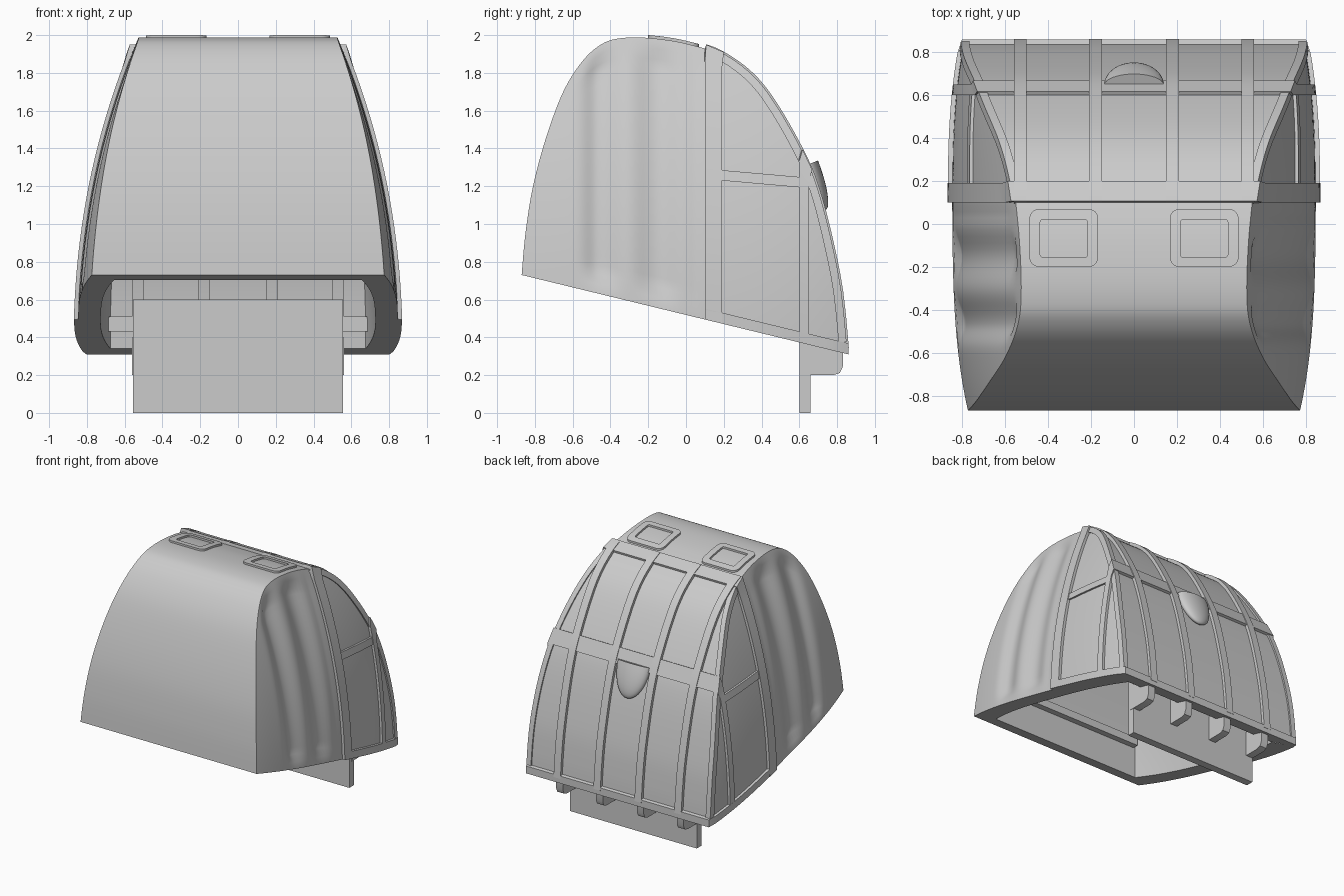
import bpy, bmesh, math
from mathutils import Vector

if "Cube" in bpy.data.objects:
    bpy.data.objects.remove(bpy.data.objects["Cube"])

grey = bpy.data.materials.new("light_grey")
grey.diffuse_color = (0.6, 0.6, 0.6, 1)
grey.use_nodes = True
grey.node_tree.nodes["Principled BSDF"].inputs["Base Color"].default_value = grey.diffuse_color

# Side outline of the hood (y, z), front to back
KEYS = [(-.87, .73), (-.85, .95), (-.81, 1.2), (-.74, 1.46), (-.65, 1.7), (-.55, 1.86),
        (-.45, 1.95), (-.35, 1.983), (-.2, 1.985), (0, 1.955), (.2, 1.885), (.4, 1.715),
        (.6, 1.385), (.7, 1.13), (.79, .75), (.825, .5), (.84, .316)]


def spline(keys, steps=7):
    k = [Vector(p) for p in [keys[0]] + keys + [keys[-1]]]
    out = []
    for i in range(1, len(k) - 2):
        a, b, c, d = k[i - 1:i + 3]
        for s in range(steps):
            t = s / steps
            out.append(.5 * (2 * b + (c - a) * t + (2 * a - 5 * b + 4 * c - d) * t * t
                             + (3 * b - a - 3 * c + d) * t ** 3))
    return out + [k[-1]]


ARCH = spline(KEYS)


def base(y):
    return .73 - .2428 * (y + .87)


def arch(y):
    for a, b in zip(ARCH, ARCH[1:]):
        if y <= b.x:
            return a.y + (b.y - a.y) * max(0, (y - a.x) / (b.x - a.x))
    return ARCH[-1].y


def normal(y):
    a, b = max(y - .01, -.87), min(y + .01, .84)
    return Vector((arch(a) - arch(b), b - a)).normalized()


def width(y, z):
    w = .85 - .32 * (max(0, z - .3) / 1.68) ** 2.2
    return w * (1 - .07 * (abs(y) / .86) ** 3)


def ramp(v, a, b):
    t = min(1, max(0, (v - a) / (b - a)))
    return t * t * (3 - 2 * t)


def flute(y, z):
    m = (ramp(arch(y) - z, .03, .13) * ramp(z - base(y), .03, .12)
         * ramp(.08 - y, 0, .05) * ramp(y, -.62, -.47))
    return m * (.02 + .016 * math.cos(2 * math.pi * (y + .15) / .31))


def finish(name, bm):
    bmesh.ops.remove_doubles(bm, verts=bm.verts, dist=1e-4)
    bmesh.ops.dissolve_degenerate(bm, edges=bm.edges, dist=1e-5)
    bmesh.ops.recalc_face_normals(bm, faces=bm.faces)
    me = bpy.data.meshes.new(name)
    bm.to_mesh(me)
    bm.free()
    me.materials.append(grey)
    ob = bpy.data.objects.new(name, me)
    bpy.context.collection.objects.link(ob)
    return ob


def strap(name, rows, closed=False):
    """Skin a run of equal cross sections into a solid."""
    bm = bmesh.new()
    vs = [[bm.verts.new(p) for p in r] for r in rows]
    n = len(rows[0])
    for a, b in zip(vs, vs[1:] + vs[:1] if closed else vs[1:]):
        for j in range(n):
            bm.faces.new((a[j], a[(j + 1) % n], b[(j + 1) % n], b[j]))
    if not closed:
        bm.faces.new(vs[0])
        bm.faces.new(vs[-1])
    return finish(name, bm)


def box(name, x, y0, y1, z0, z1):
    return strap(name, [[(s, y0, z0), (s, y1, z0), (s, y1, z1), (s, y0, z1)] for s in (-x, x)])


def ys(a, b, n):
    return [a + (b - a) * i / n for i in range(n + 1)]


# Hood shell: outer skin, inner skin and the rim between them
M = 26
bm = bmesh.new()


def skin(inner):
    grid = []
    for p in ARCH:
        col = []
        for side in (-1, 1):
            for j in range(M + 1):
                v = j / M if side < 0 else 1 - j / M
                y = p.x
                z = base(y) + (p.y - base(y)) * v
                if inner:
                    yi = y * .88
                    zi = base(yi) + (z - base(y)) * .92
                    col.append(bm.verts.new((side * (width(y, z) - .12), yi, zi)))
                else:
                    col.append(bm.verts.new((side * (width(y, z) - flute(y, z)), y, z)))
        grid.append(col)
    for a, b in zip(grid, grid[1:]):
        for j in range(len(a) - 1):
            bm.faces.new((a[j], a[j + 1], b[j + 1], b[j]))
    return grid


go, gi = skin(False), skin(True)
for i in range(len(go) - 1):
    for j in (0, -1):
        bm.faces.new((go[i][j], go[i + 1][j], gi[i + 1][j], gi[i][j]))
for i in (0, -1):
    bm.faces.new((go[i][M], go[i][M + 1], gi[i][M + 1], gi[i][M]))
finish("hood_shell", bm)


# Hoops running up both sides and over the top
def hoop(name, y0, y1, e):
    def pt(side, v, y, off):
        z = base(y) + (arch(y) - base(y)) * v
        n = normal(y) * off if v == 1 else Vector((0, 0))
        return (side * (width(y, z) + off), y + n.x, z + n.y)
    path = [(-1, i / 20) for i in range(21)] + [(1, 1 - i / 20) for i in range(21)]
    strap(name, [[pt(s, v, y0, e), pt(s, v, y1, e), pt(s, v, y1, -.03), pt(s, v, y0, -.03)]
                 for s, v in path])


hoop("middle_hoop", .1, .19, .022)
hoop("rear_hoop", .6, .65, .02)


# Ribs over the back, inside ribs, and the hooks below them
def rib(name, cx, y1, hi, lo):
    rows = []
    for y in ys(.1, y1, 50):
        n, z = normal(y), arch(y)
        rows.append([(cx + dx, y + n.x * e, z + n.y * e)
                     for dx, e in ((-.03, hi), (.03, hi), (.03, lo), (-.03, lo))])
    strap(name, rows)


HOOK = [(.63, .2), (.78, .2), (.815, .212), (.83, .245), (.83, .36), (.63, .4)]
for k, cx in enumerate((-.53, -.18, .18, .53)):
    rib(f"back_rib_{k}", cx, .838, .024, -.02)
    rib(f"inner_rib_{k}", cx, .825, -.06, -.14)
    strap(f"hook_{k}", [[(cx + d, y, z) for y, z in HOOK] for d in (-.03, .03)])

# Lip round the lower back edge
run = [(width(y, base(y)), y, .02, 0) for y in ys(.1, .8, 14)] + [(.79, .84, .012, .02)]
run += [(-x, y, -ox, oy) for x, y, ox, oy in reversed(run)]
rows = []
for x, y, ox, oy in run:
    ix, iy = x - 2 * ox, y - 2 * oy
    rows.append([(x + ox, y + oy, base(y + oy)), (x + ox, y + oy, base(y + oy) + .058),
                 (ix, iy, base(iy) + .058), (ix, iy, base(iy))])
strap("rear_lip", rows)

# Corner trims and side bars, mirrored
for side, tag in ((-1, "left"), (1, "right")):
    rows = []
    for y in ys(.15, .836, 50):
        n, c = normal(y), Vector((y, arch(y)))
        a, b = c + n * .014, c - n * .028
        wa, wb = width(y, c.y) + .012, width(b.x, b.y) + .012
        rows.append([(side * wa, a.x, a.y), (side * wb, b.x, b.y),
                     (side * (wb - .04), b.x, b.y), (side * (wa - .04), a.x, a.y)])
    strap(f"corner_trim_{tag}", rows)
    rows = []
    for y in ys(.17, .62, 8):
        z = 1.285 - .0875 * (y - .19)
        rows.append([(side * (width(y, h) + e), y, h)
                     for h, e in ((z, .015), (z - .055, .015), (z - .055, -.03), (z, -.03))])
    strap(f"side_bar_{tag}", rows)


# Roof hatches: rounded frame with a sunken panel
def ring(cx, cy, hx, hy, r):
    pts = []
    for q, (sx, sy) in enumerate(((1, 1), (-1, 1), (-1, -1), (1, -1))):
        for s in range(7):
            a = math.pi / 2 * (q + s / 6)
            pts.append((cx + sx * (hx - r) + r * math.cos(a), cy + sy * (hy - r) + r * math.sin(a)))
    out = []
    for (x, y), (u, w) in zip(pts, pts[1:] + pts[:1]):
        n = 6 if abs(u - x) + abs(w - y) > .06 else 1
        out += [(x + (u - x) * t / n, y + (w - y) * t / n) for t in range(n)]
    return out


for tag, cx in (("left", -.327), ("right", .327)):
    rows = []
    for (x, y), (u, w) in zip(ring(cx, -.065, .16, .135, .045), ring(cx, -.067, .11, .088, .012)):
        rows.append([(x, y, arch(y) - .02), (x, y, arch(y) + .015),
                     (u, w, arch(w) + .015), (u, w, arch(w) - .02)])
    strap(f"hatch_frame_{tag}", rows, closed=True)

# Half dome cowl on the back, flat side up
bm = bmesh.new()
bmesh.ops.create_uvsphere(bm, u_segments=32, v_segments=20, radius=1)
cut = bmesh.ops.bisect_plane(bm, geom=bm.verts[:] + bm.edges[:] + bm.faces[:], dist=1e-4,
                             plane_co=(0, 0, 0), plane_no=(0, 0, 1), clear_outer=True)
bmesh.ops.holes_fill(bm, edges=[e for e in bm.edges if e.is_boundary])
for v in bm.verts:
    x, y, z = v.co
    v.co = Vector((x * .14, .645, 1.315)) + Vector((0, .93, .36)) * y * .058 + Vector((0, -.36, .93)) * z * .26
finish("rear_cowl", bm)

# Mounting plate and inner cross bars
box("mounting_plate", .557, .6, .66, 0, .6)
box("inner_rear_bar", .72, .68, .76, .43, .51)
box("inner_front_bar", .62, -.76, -.7, .93, .99)

# Smooth curved surfaces, keep edges sharp
for ob in bpy.context.collection.objects:
    ob.select_set(True)
    bpy.context.view_layer.objects.active = ob
bpy.ops.object.shade_smooth_by_angle(angle=math.radians(30))
